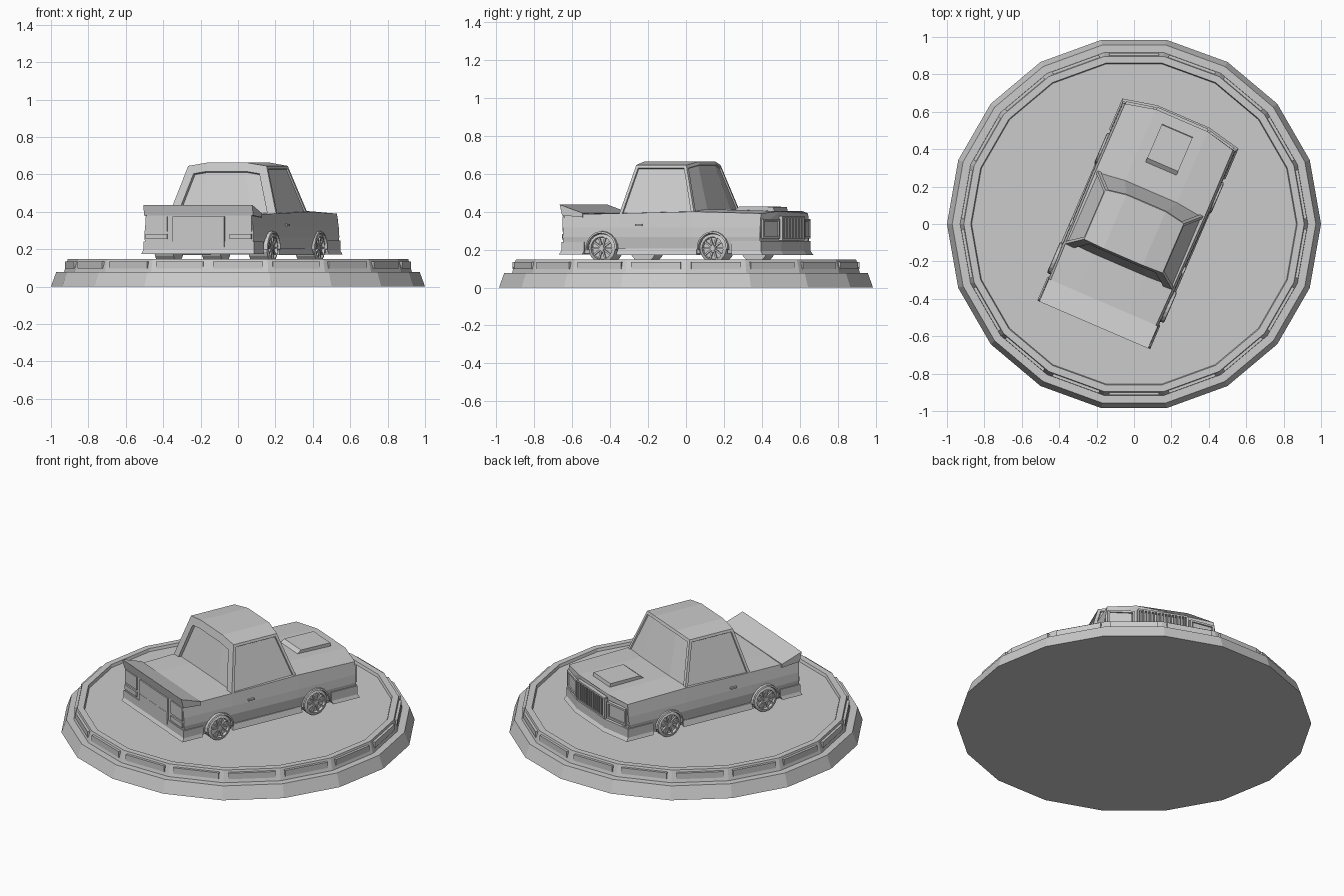
import bpy, bmesh
from math import sin, cos, pi, radians
from mathutils import Matrix, Vector

if "Cube" in bpy.data.objects:
    bpy.data.objects.remove(bpy.data.objects["Cube"])

# The car stands turned on the platform; its parts are built along local +y
CAR = Matrix.Translation((0.017, 0, 0)) @ Matrix.Rotation(radians(-23.3), 4, 'Z')
WORLD = Matrix.Identity(4)


def finish(name, bm, place=CAR):
    bmesh.ops.recalc_face_normals(bm, faces=bm.faces)
    me = bpy.data.meshes.new(name)
    bm.to_mesh(me)
    bm.free()
    ob = bpy.data.objects.new(name, me)
    bpy.context.collection.objects.link(ob)
    ob.matrix_world = place
    return ob


def loft(bm, rings, caps=True):
    """Skin a list of closed rings; returns the faces row by row."""
    vs = [[bm.verts.new(p) for p in r] for r in rings]
    n = len(vs[0])
    rows = [[bm.faces.new((a[i], a[(i + 1) % n], b[(i + 1) % n], b[i])) for i in range(n)]
            for a, b in zip(vs, vs[1:])]
    if caps:
        bm.faces.new(vs[0])
        bm.faces.new(vs[-1])
    return rows


def boxes(name, specs, place=CAR):
    """specs: (centre, size, turn about z)"""
    bm = bmesh.new()
    for loc, size, turn in specs:
        bmesh.ops.create_cube(bm, size=1, matrix=Matrix.Translation(loc)
                              @ Matrix.Rotation(turn, 4, 'Z') @ Matrix.Diagonal((*size, 1)))
    return finish(name, bm, place)


def mirrored(specs):
    return specs + [((-l[0], l[1], l[2]), s, -t) for l, s, t in specs]


def prism(name, outline, z0, z1, grow=0.0):
    """Plan outline raised from z0 to z1, foot enlarged by grow."""
    bm = bmesh.new()
    loft(bm, [[(x * (1 + grow), y * (1 + grow), z0) for x, y in outline],
              [(x, y, z1) for x, y in outline]])
    return finish(name, bm)


# Stepped 18-sided platform with a sunken floor
bm = bmesh.new()
profile = [(1, 0), (0.972, 0.077), (0.93, 0.077), (0.91, 0.147), (0.873, 0.147), (0.868, 0.13)]
loft(bm, [[(r * cos(i * pi / 9), r * sin(i * pi / 9), z) for i in range(18)] for r, z in profile])
finish("platform", bm, WORLD)

# Light bars around the platform
bars = []
for i in range(18):
    a = radians(10 + 20 * i)
    bars.append(((0.9 * cos(a), 0.9 * sin(a), 0.116), (0.03, 0.265, 0.037), a))
boxes("platform_bars", bars, WORLD)


# Lower body: cross-sections along the car, nose bowed forward
def section(y, w, ztop, crown, bow=0.0):
    half = [(0.15, 0.18, bow), (w - 0.012, 0.18, 0), (w, 0.265, 0), (w - 0.003, 0.315, 0),
            (w - 0.014, ztop, 0), (0.15, ztop + crown, bow)]
    right = [(x, y + b, z) for x, z, b in half]
    return right + [(-x, yy, z) for x, yy, z in reversed(right)]


bm = bmesh.new()
loft(bm, [section(-0.57, 0.318, 0.385, 0), section(-0.25, 0.325, 0.39, 0.005),
          section(0.18, 0.33, 0.4, 0.012, 0.015), section(0.565, 0.328, 0.39, 0.012, 0.038)])
body = finish("lower_body", bm)

# Wheel arch cutters
AXLES = (-0.341, 0.296)
WHEEL_Z, WHEEL_R = 0.207, 0.076
bm = bmesh.new()
for s in (-1, 1):
    for y in AXLES:
        bmesh.ops.create_cone(bm, cap_ends=True, segments=16, radius1=0.083, radius2=0.083, depth=0.2,
                              matrix=Matrix.Translation((s * 0.33, y, WHEEL_Z)) @ Matrix.Rotation(pi / 2, 4, 'Y'))
cutter = finish("arch_cutter", bm)
cutter.hide_render = True
cutter.display_type = 'WIRE'
cut = body.modifiers.new("arches", 'BOOLEAN')
cut.operation = 'DIFFERENCE'
cut.object = cutter
cut.solver = 'EXACT'


# Cabin: four columns across so roof and windscreen are crowned
def cabin_ring(w, yf, yr, z, bow, crown):
    xs = (-w, -0.5 * w, 0.5 * w, w)
    k = (0, 1, 1, 0)
    return ([(x, yr - 0.2 * bow * c, z + crown * c) for x, c in zip(xs, k)]
            + [(x, yf + bow * c, z + crown * c) for x, c in zip(reversed(xs), k)])


bm = bmesh.new()
base, roof = cabin_ring(0.312, 0.182, -0.25, 0.385, 0.018, 0.015), cabin_ring(0.228, 0.1, -0.187, 0.645, 0.02, 0.018)
walls = loft(bm, [base, roof], caps=False)[0]
top = [v for v in bm.verts if v.co.z > 0.6]
for i in range(3):
    bm.faces.new((top[i], top[i + 1], top[6 - i], top[7 - i]))
bmesh.ops.recalc_face_normals(bm, faces=bm.faces)
# Recessed glass: rear, right, windscreen, left
for faces, rim, depth in ((walls[0:3], 0.048, 0.016), (walls[3:4], 0.016, 0.008),
                          (walls[4:7], 0.018, 0.008), (walls[7:8], 0.016, 0.008)):
    bmesh.ops.inset_region(bm, faces=faces, thickness=rim, use_even_offset=True)
    bmesh.ops.inset_region(bm, faces=faces, thickness=0.002, depth=-depth, use_even_offset=True)
finish("cabin", bm)

# Kicked-up tail spoiler
bm = bmesh.new()
lip = [(-0.457, 0.392), (-0.588, 0.437), (-0.574, 0.38), (-0.457, 0.37)]
loft(bm, [[(x, y, z) for y, z in lip] for x in (-0.317, 0.317)])
finish("tail_spoiler", bm)

# Hood scoop with sloping back
bm = bmesh.new()
scoop = [(0.305, 0.395), (0.345, 0.427), (0.54, 0.425), (0.545, 0.395)]
loft(bm, [[(x, y, z) for y, z in scoop] for x in (-0.09, 0.09)])
finish("hood_scoop", bm)

# Bumpers and low splitter, following the bowed nose
nose = [(0.331, 0.4), (0.331, 0.572), (0.15, 0.612), (-0.15, 0.612), (-0.331, 0.572), (-0.331, 0.4)]
prism("front_bumper", nose, 0.19, 0.245)
prism("front_splitter", nose, 0.172, 0.192, 0.022)
tail = [(0.322, -0.445), (0.322, -0.575), (-0.322, -0.575), (-0.322, -0.445)]
prism("rear_bumper", tail, 0.195, 0.24)
prism("rear_skirt", tail, 0.175, 0.195, 0.02)

# Side skirts: flared slabs between the wheels
for s, side in ((1, "right"), (-1, "left")):
    prism(side + "_side_skirt", [(s * 0.25, -0.235), (s * 0.325, -0.25), (s * 0.325, 0.2), (s * 0.25, 0.185)],
          0.17, 0.205, 0.03)

# Vertical-slat grille with frame
boxes("grille", [((-0.13 + 0.02 * i, 0.605, 0.31), (0.008, 0.018, 0.115), 0) for i in range(14)]
      + [((0, 0.605, z), (0.29, 0.024, 0.01), 0) for z in (0.252, 0.372)]
      + [((x, 0.605, 0.31), (0.01, 0.024, 0.12), 0) for x in (-0.143, 0.143)])

# Headlights: lens with a raised surround
t = radians(-12)
boxes("headlights", mirrored([((0.238, 0.583, 0.31), (0.12, 0.012, 0.075), t),
                              ((0.238, 0.585, 0.355), (0.15, 0.02, 0.012), t),
                              ((0.238, 0.585, 0.265), (0.15, 0.02, 0.012), t),
                              ((0.306, 0.57, 0.31), (0.012, 0.02, 0.1), t),
                              ((0.168, 0.6, 0.31), (0.012, 0.02, 0.1), t)]))

# Tail lights, trunk panel and door handles
boxes("tail_lights", mirrored([((0.245, -0.571, 0.335), (0.125, 0.01, 0.08), 0),
                               ((0.245, -0.573, 0.268), (0.125, 0.012, 0.028), 0)]))
boxes("trunk_panel", [((0, -0.572, 0.33), (0.3, 0.012, 0.09), 0), ((0, -0.574, 0.25), (0.3, 0.01, 0.075), 0)])
boxes("door_handles", mirrored([((0.327, -0.13, 0.33), (0.012, 0.04, 0.01), 0)]))


# Wheels: open tyre ring, recessed disc, ten spokes, hub; arch flare above
def wheel(name, s, y):
    bm = bmesh.new()
    prof = [(0.03, 0.22), (WHEEL_R, 0.22), (WHEEL_R, 0.328), (0.06, 0.334), (0.057, 0.318)]
    ring = lambda r, x, n=20: [(s * x, y + r * cos(2 * pi * i / n), WHEEL_Z + r * sin(2 * pi * i / n)) for i in range(n)]
    loft(bm, [ring(r, x) for r, x in prof])
    loft(bm, [ring(0.014, 0.31, 10), ring(0.014, 0.332, 10)])
    for i in range(10):
        m = (Matrix.Translation((s * 0.322, y, WHEEL_Z)) @ Matrix.Rotation(i * pi / 5, 4, 'X')
             @ Matrix.Translation((0, 0.034, 0)) @ Matrix.Diagonal((0.012, 0.052, 0.009, 1)))
        bmesh.ops.create_cube(bm, size=1, matrix=m)
    finish(name + "_wheel", bm)
    bm = bmesh.new()
    arcs = []
    for k in range(11):
        a = radians(-5 + 19 * k)
        arcs.append([(s * x, y + r * cos(a), WHEEL_Z + r * sin(a))
                     for r, x in ((0.08, 0.3), (0.08, 0.341), (0.089, 0.338), (0.092, 0.3))])
    loft(bm, arcs)
    finish(name + "_arch_flare", bm)


for s, side in ((1, "right"), (-1, "left")):
    for y, end in zip(AXLES, ("rear", "front")):
        wheel(end + "_" + side, s, y)
